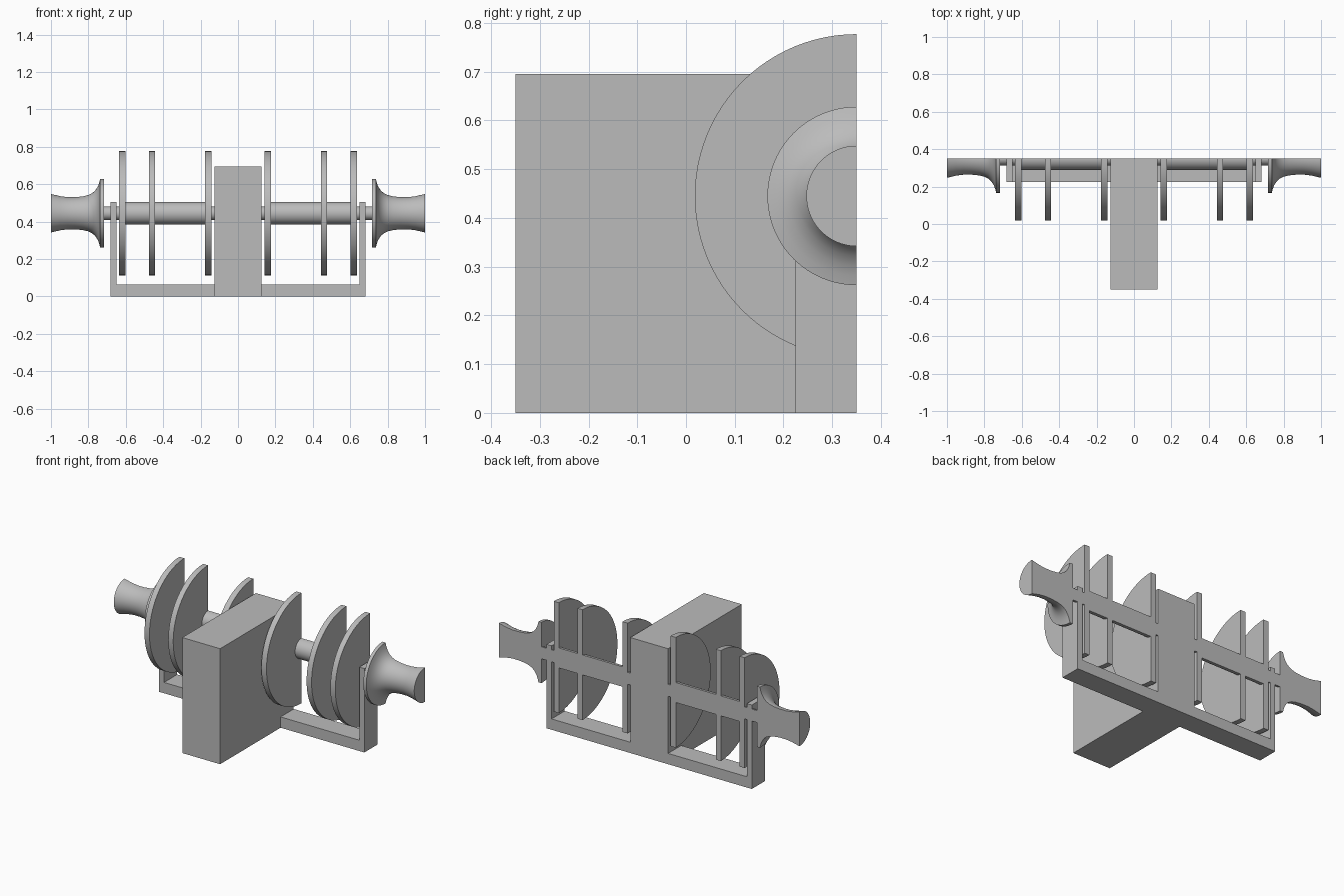
import bpy, bmesh, math
from mathutils import Matrix, Vector

cube = bpy.data.objects.get("Cube")
if cube:
    bpy.data.objects.remove(cube, do_unlink=True)

BACK = 0.35      # flat section plane at the rear
AXIS_Z = 0.445   # height of the shaft centre line

grey = bpy.data.materials.new("plain grey")
grey.use_nodes = True
COLOUR = (0.5, 0.5, 0.5, 1)
grey.diffuse_color = COLOUR
grey.node_tree.nodes["Principled BSDF"].inputs["Base Color"].default_value = COLOUR


def finish(name, bm):
    bmesh.ops.recalc_face_normals(bm, faces=bm.faces)
    mesh = bpy.data.meshes.new(name)
    bm.to_mesh(mesh)
    bm.free()
    mesh.materials.append(grey)
    obj = bpy.data.objects.new(name, mesh)
    bpy.context.collection.objects.link(obj)
    return obj


def box(name, x, y, z):
    """Block given by its two limits on each axis."""
    bm = bmesh.new()
    low, high = (Vector(corner) for corner in zip(x, y, z))
    size = [abs(d) for d in high - low]
    place = Matrix.Translation((low + high) / 2) @ Matrix.Diagonal((*size, 1))
    bmesh.ops.create_cube(bm, size=1, matrix=place)
    return finish(name, bm)


def half_lathe(name, side, profile):
    """Turn (x, radius) points half way round the shaft and close the rear."""
    bm = bmesh.new()
    points = [(profile[0][0], 0)] + profile + [(profile[-1][0], 0)]
    verts = [bm.verts.new((side * x, BACK, AXIS_Z + r)) for x, r in points]
    edges = [bm.edges.new(pair) for pair in zip(verts, verts[1:])]
    bmesh.ops.spin(bm, geom=verts + edges, cent=(0, BACK, AXIS_Z),
                   axis=(1, 0, 0), angle=math.pi, steps=48)
    bmesh.ops.remove_doubles(bm, verts=bm.verts, dist=1e-5)
    # Keep the round half on the front side of the section plane
    for v in bm.verts:
        v.co.y = BACK - abs(v.co.y - BACK)
    rim = [e for e in bm.edges if e.is_boundary]
    bmesh.ops.holes_fill(bm, edges=rim, sides=0)
    obj = finish(name, bm)
    bpy.ops.object.select_all(action="DESELECT")
    obj.select_set(True)
    bpy.context.view_layer.objects.active = obj
    bpy.ops.object.shade_smooth_by_angle(angle=math.radians(30))
    return obj


def cylinder(name, side, start, end, radius):
    return half_lathe(name, side, [(start, radius), (end, radius)])


# Central gear housing
box("gear_housing", (-0.126, 0.126), (-0.35, BACK), (0, 0.695))

# Flared warping head, from flange to outer end
HEAD = [(0.717, 0.183), (0.737, 0.183), (0.742, 0.163), (0.75, 0.142),
        (0.763, 0.122), (0.78, 0.107), (0.80, 0.097), (0.83, 0.090),
        (0.87, 0.086), (0.91, 0.086), (0.95, 0.091), (1.0, 0.103)]

DISCS = {"inner": (0.143, 0.177), "middle": (0.444, 0.477), "outer": (0.602, 0.635)}

for label, side in (("left", 1), ("right", -1)):
    # Frame
    box(f"{label}_base_beam", (side * 0.126, side * 0.683), (0.225, BACK), (0, 0.065))
    box(f"{label}_upright", (side * 0.65, side * 0.683), (0.225, BACK), (0.065, 0.505))
    # Drum flanges
    for place, (start, end) in DISCS.items():
        cylinder(f"{label}_{place}_disc", side, start, end, 0.332)
    # Thick drums between the flanges
    cylinder(f"{label}_main_drum", side, 0.177, 0.444, 0.06)
    cylinder(f"{label}_small_drum", side, 0.477, 0.602, 0.06)
    # Thin shaft sections
    cylinder(f"{label}_inner_shaft", side, 0.126, 0.143, 0.036)
    cylinder(f"{label}_bearing_shaft", side, 0.635, 0.65, 0.036)
    cylinder(f"{label}_outer_shaft", side, 0.683, 0.717, 0.036)
    half_lathe(f"{label}_warping_head", side, HEAD)
